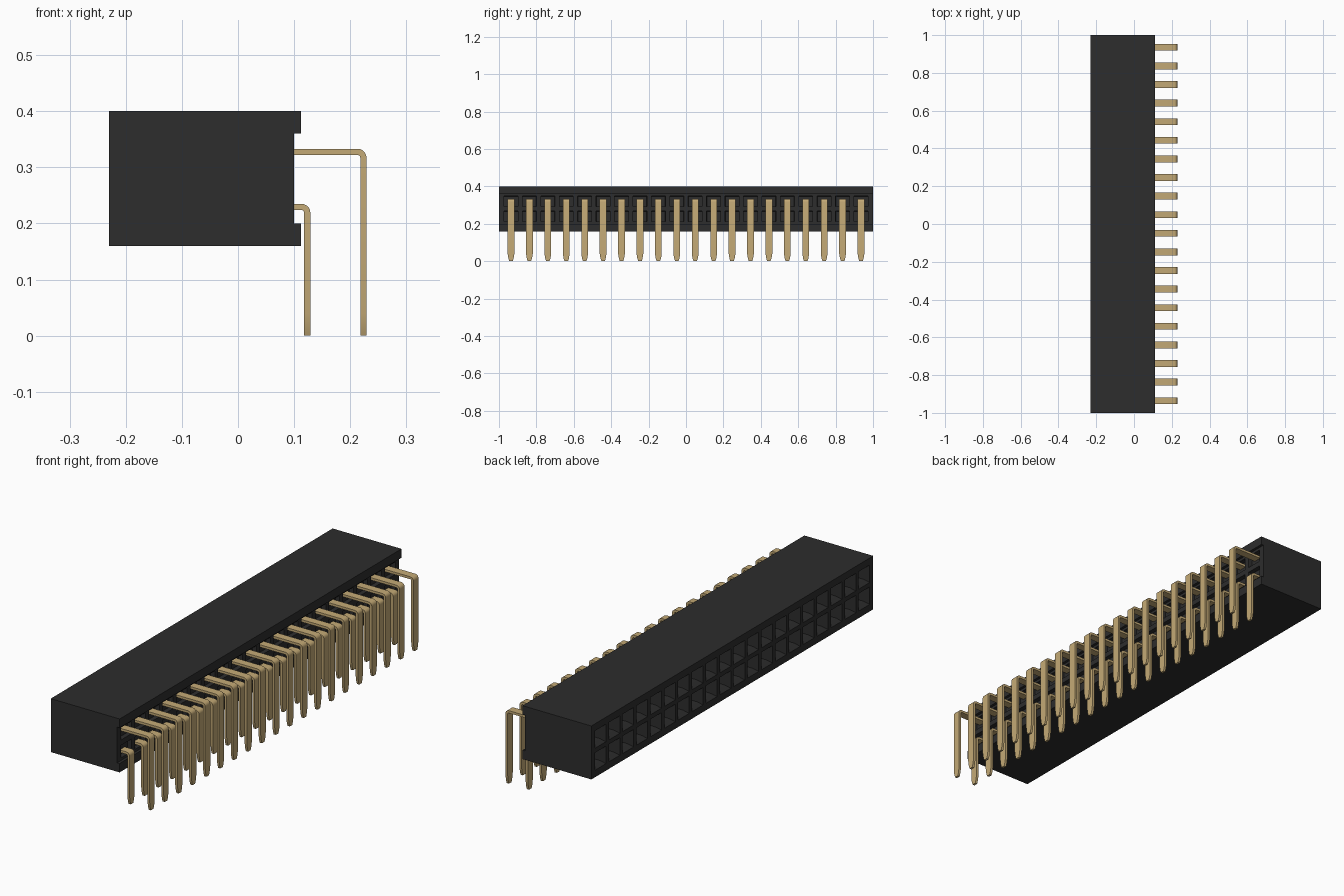
import bpy, bmesh, math
from mathutils import Vector

if "Cube" in bpy.data.objects:
    bpy.data.objects.remove(bpy.data.objects["Cube"], do_unlink=True)

COUNT, PITCH = 20, 0.0985
FIRST = -PITCH * (COUNT - 1) / 2


def material(name, rgb, rough):
    m = bpy.data.materials.new(name)
    m.use_nodes = True
    m.diffuse_color = (*rgb, 1)
    bsdf = m.node_tree.nodes["Principled BSDF"]
    bsdf.inputs["Base Color"].default_value = (*rgb, 1)
    bsdf.inputs["Roughness"].default_value = rough
    return m


black = material("black plastic", (0.026, 0.026, 0.026), 0.6)
gold = material("pale gold", (0.55, 0.40, 0.18), 0.4)


def finish(bm, name, mat):
    bmesh.ops.recalc_face_normals(bm, faces=bm.faces)
    mesh = bpy.data.meshes.new(name)
    bm.to_mesh(mesh)
    bm.free()
    mesh.materials.append(mat)
    ob = bpy.data.objects.new(name, mesh)
    bpy.context.collection.objects.link(ob)
    return ob


# Housing: grooved cross-section pulled along y
bm = bmesh.new()
profile = [(-0.23, 0.16), (0.112, 0.16), (0.112, 0.20), (0.10, 0.20),
           (0.10, 0.36), (0.112, 0.36), (0.112, 0.40), (-0.23, 0.40)]
cap = bm.faces.new([bm.verts.new((x, -1, z)) for x, z in profile])
ext = bmesh.ops.extrude_face_region(bm, geom=[cap], use_keep_orig=True)
bmesh.ops.translate(bm, vec=(0, 2, 0),
                    verts=[v for v in ext["geom"] if isinstance(v, bmesh.types.BMVert)])
bmesh.ops.recalc_face_normals(bm, faces=bm.faces)

# Cell lines for the two rows of sockets
cuts = [((0, FIRST + (i - 0.5) * PITCH, 0), (0, 1, 0)) for i in range(COUNT + 1)]
cuts += [((0, 0, 0.28 + k * PITCH), (0, 0, 1)) for k in (-1, 0, 1)]
for co, no in cuts:
    bmesh.ops.bisect_plane(bm, geom=bm.verts[:] + bm.edges[:] + bm.faces[:],
                           plane_co=co, plane_no=no)
bm.normal_update()


def cells(side, zmin, zmax):
    found = []
    for f in bm.faces:
        c = f.calc_center_median()
        if (f.normal.x * side > 0.9 and c.x < 0.105 and abs(c.y) < 0.98
                and zmin < c.z < zmax):
            found.append(f)
    return found


def sink(faces, steps):
    for thickness, depth in steps:
        bmesh.ops.inset_individual(bm, faces=faces, thickness=thickness,
                                   depth=depth, use_even_offset=True)


# Mating sockets with sloped mouths, and shallow pockets behind the pins
mating = cells(-1, 0.185, 0.375)
pockets = [f for f in cells(1, 0.20, 0.36)]
sink(mating, [(0.010, 0), (0.014, -0.02), (0.001, -0.18)])
sink(pockets, [(0.012, 0), (0.001, -0.02)])
finish(bm, "housing", black)


# Bent flat pin: rectangular sections along a right-angle path, tapered at the tip
def pin_row(name, x_leg, z_arm):
    t, w, r = 0.0055, 0.018, 0.0105
    stations = [((0.04, z_arm), (0, 1), w)]
    for i in range(6):
        a = math.radians(90 - 18 * i)
        n = (math.cos(a), math.sin(a))
        stations.append(((x_leg - r + r * n[0], z_arm - r + r * n[1]), n, w))
    for z, half in ((0.04, w), (0.015, 0.014), (0.0, 0.009)):
        stations.append(((x_leg, z), (1, 0), half))
    bm = bmesh.new()
    rings = []
    for (x, z), (nx, nz), half in stations:
        rings.append([bm.verts.new((x + s * t * nx, y * half, z + s * t * nz))
                      for s, y in ((1, -1), (1, 1), (-1, 1), (-1, -1))])
    for a, b in zip(rings, rings[1:]):
        for k in range(4):
            j = (k + 1) % 4
            bm.faces.new((a[k], a[j], b[j], b[k]))
    bm.faces.new(rings[0])
    bm.faces.new(rings[-1])
    ob = finish(bm, name, gold)
    ob.location.y = FIRST
    arr = ob.modifiers.new("row", 'ARRAY')
    arr.count = COUNT
    arr.use_relative_offset = False
    arr.use_constant_offset = True
    arr.constant_offset_displace = Vector((0, PITCH, 0))
    bpy.ops.object.select_all(action='DESELECT')
    ob.select_set(True)
    bpy.context.view_layer.objects.active = ob
    bpy.ops.object.shade_smooth_by_angle(angle=math.radians(25))


pin_row("upper_pins", 0.2235, 0.3275)
pin_row("lower_pins", 0.1235, 0.2295)
